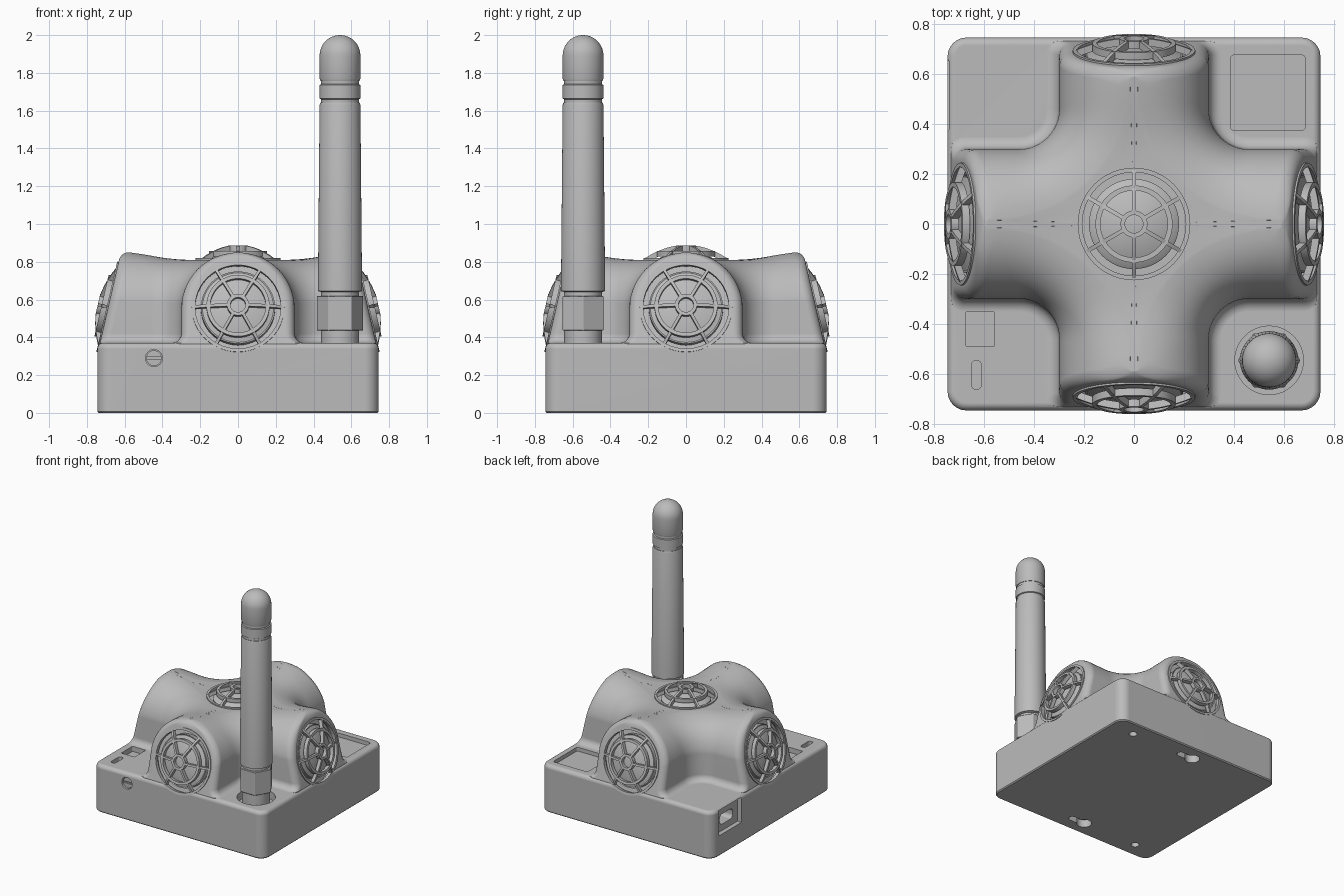
import bpy, bmesh
from math import sin, cos, pi, radians, sqrt, hypot
from mathutils import Matrix, Vector

cube = bpy.data.objects.get("Cube")
if cube:
    bpy.data.objects.remove(cube, do_unlink=True)

grey = bpy.data.materials.new("matte_grey")
grey.use_nodes = True
grey.diffuse_color = (0.5, 0.5, 0.5, 1)
grey.node_tree.nodes["Principled BSDF"].inputs["Base Color"].default_value = (0.5, 0.5, 0.5, 1)


# ---------- helpers ----------
def loft(bm, loops, closed=False):
    """Skin a list of equal-length point loops; cap the ends unless closed."""
    rows = [[bm.verts.new(p) for p in loop] for loop in loops]
    n = len(rows[0])
    pairs = list(zip(rows, rows[1:])) + ([(rows[-1], rows[0])] if closed else [])
    for a, b in pairs:
        for i in range(n):
            j = (i + 1) % n
            bm.faces.new((a[i], a[j], b[j], b[i]))
    if not closed:
        bm.faces.new(rows[0])
        bm.faces.new(rows[-1])


def make(name, bm, matrix=None):
    bmesh.ops.remove_doubles(bm, verts=bm.verts, dist=1e-5)
    bmesh.ops.recalc_face_normals(bm, faces=bm.faces)
    if matrix:
        bm.transform(matrix)
    mesh = bpy.data.meshes.new(name)
    bm.to_mesh(mesh)
    bm.free()
    obj = bpy.data.objects.new(name, mesh)
    bpy.context.collection.objects.link(obj)
    mesh.materials.append(grey)
    return obj


def select(obj):
    bpy.ops.object.select_all(action='DESELECT')
    obj.select_set(True)
    bpy.context.view_layer.objects.active = obj


def smooth(obj):
    select(obj)
    bpy.ops.object.shade_smooth_by_angle(angle=radians(35))


def boolean(obj, other, operation='DIFFERENCE'):
    mod = obj.modifiers.new("cut", 'BOOLEAN')
    mod.operation, mod.solver, mod.object = operation, 'EXACT', other
    select(obj)
    bpy.ops.object.modifier_apply(modifier=mod.name)
    bpy.data.objects.remove(other, do_unlink=True)


def circle(r, n=48, turn=0.0):
    return [(r * cos(turn + 2 * pi * i / n), r * sin(turn + 2 * pi * i / n)) for i in range(n)]


def rounded(hx, hy, r, steps=6):
    """Rounded rectangle outline."""
    pts = []
    for k, (sx, sy) in enumerate(((1, 1), (-1, 1), (-1, -1), (1, -1))):
        for i in range(steps + 1):
            t = (k + i / steps) * pi / 2
            pts.append((sx * (hx - r) + r * cos(t), sy * (hy - r) + r * sin(t)))
    return pts


def prism(name, outline, z0, z1, matrix=None):
    bm = bmesh.new()
    loft(bm, [[(x, y, z) for x, y in outline] for z in (z0, z1)])
    return make(name, bm, matrix)


def lathe(name, profile, matrix, n=48):
    bm = bmesh.new()
    loft(bm, [[(x, y, z) for x, y in circle(r, n)] for r, z in profile])
    obj = make(name, bm, matrix)
    smooth(obj)
    return obj


at = lambda x, y, z=0: Matrix.Translation((x, y, z))

# ---------- base box with rounded corners and top edge ----------
HALF, TOP, EDGE = 0.745, 0.37, 0.03
steps = [(0.008, 0), (0, 0.008)]
steps += [(EDGE * (1 - cos(t)), TOP - EDGE + EDGE * sin(t)) for t in [i * pi / 12 for i in range(7)]]
bm = bmesh.new()
loft(bm, [[(x, y, z) for x, y in rounded(HALF - d, HALF - d, 0.075 - d)] for d, z in steps])
housing = make("housing", bm)


# ---------- four-armed vaulted dome ----------
def dip(x, y, z):
    t = min(max((hypot(x, y) - 0.3) / 0.3, 0), 1)
    return (x, y, z - 0.04 * max(z - TOP, 0) / 0.48 * (1 - t * t * (3 - 2 * t)))


def cross_outline(a, z):
    """Plus-shaped outline with half-width a, filleted between the arms."""
    e = min(0.735, 0.745 - 0.23 * (z - 0.31))
    if z > 0.81:
        e -= 0.04 * (1 - sqrt(max(0, 1 - ((z - 0.81) / 0.04) ** 2)))
    c = min(0.05, 0.8 * a)
    r = 0.46 - a + 0.1 * max(0, 1 - a / 0.3)
    arc = [i * pi / 12 for i in range(7)]
    quad = [(e - c + c * cos(t), a - c + c * sin(t)) for t in arc]
    quad += [(a + r - r * sin(t), a + r - r * cos(t)) for t in [i * pi / 24 for i in range(13)]]
    quad += [(a - c + c * cos(t), e - c + c * sin(t)) for t in arc]
    loop = []
    for k in range(4):
        s, q = round(sin(k * pi / 2)), round(cos(k * pi / 2))
        loop += [(x * q - y * s, x * s + y * q, z) for x, y in quad]
    return loop


levels = [(0.35, 0.3)]
levels += [(0.35 - 0.05 * sin(t), 0.42 - 0.05 * cos(t)) for t in [i * pi / 10 for i in range(6)]]
levels += [(0.3 * cos(t), 0.55 + 0.3 * sin(t)) for t in [radians(q) for q in range(7, 87, 6)] + [radians(87)]]
loops = [cross_outline(a, z) for a, z in levels]
crown = loops[-1]
loops += [[(x * s, y * s, z) for x, y, z in crown] for s in (0.85, 0.7, 0.55, 0.4, 0.1)]
bm = bmesh.new()
loft(bm, [[dip(*p) for p in loop] for loop in loops])
boolean(housing, make("dome", bm), 'UNION')

# ---------- grille places: four tilted sides and the crown ----------
side = at(0, -0.687, 0.56) @ Matrix.Rotation(radians(77), 4, 'X')
places = [(n, Matrix.Rotation(k * pi / 2, 4, 'Z') @ side, 0.245, 0.055, 0.0)
          for k, n in enumerate(("front", "left", "back", "right"))]
places.append(("top", at(0, 0, 0.81), 0.225, 0.075, pi / 2))
for name, matrix, R, H, turn in places:
    boolean(housing, prism("speaker_cutter", circle(R), -0.05, 0.2, matrix))

# ---------- recesses in the housing ----------
face_front = at(-0.445, -HALF, 0.29) @ Matrix.Rotation(pi / 2, 4, 'X')
face_right = Matrix.Rotation(-pi / 2, 4, 'Y')
cutters = [
    (circle(0.137), 0.31, 0.5, at(0.54, -0.545)),                      # antenna well
    (rounded(0.15, 0.15, 0.015), 0.34, 0.5, at(0.535, 0.525)),         # label pocket
    (rounded(0.058, 0.07, 0.008), 0.33, 0.5, at(-0.615, -0.42)),       # switch pocket
    (rounded(0.02, 0.058, 0.0199), 0.33, 0.5, at(-0.63, -0.603)),      # light slot
    (circle(0.045, 32), -0.06, 0.05, face_front),                      # front screw hole
    (rounded(0.098, 0.14, 0.004), 0, 0.1, at(-0.71, 0.515, 0.258) @ face_right),
    (rounded(0.04, 0.08, 0.03), -0.1, 0.1, at(-0.71, 0.515, 0.25) @ face_right),
]
for x, y in ((0.53, 0.62), (-0.53, -0.62)):                            # underside screws
    cutters.append((circle(0.03, 24), -0.1, 0.06, at(x, y)))
for y in (0.62, -0.62):                                                # keyhole mounts
    cutters.append((circle(0.055, 32), -0.1, 0.06, at(-0.04, y)))
    cutters.append((rounded(0.07, 0.028, 0.0279), -0.1, 0.05, at(0.03, y)))
for outline, z0, z1, matrix in cutters:
    boolean(housing, prism("recess_cutter", outline, z0, z1, matrix))
smooth(housing)
housing.modifiers.new("clean_normals", 'WEIGHTED_NORMAL').keep_sharp = True

# slotted screw head in the front hole
screw = prism("front_screw", circle(0.041, 32), -0.06, -0.012, face_front)
boolean(screw, prism("slot_cutter", rounded(0.06, 0.006, 0.002), -0.025, 0.05, face_front))

# ---------- speaker grilles and drivers ----------
for name, matrix, R, H, turn in places:
    dome = lambda r: H * (1 - (r / R) ** 2)
    bm = bmesh.new()
    for r, t in ((R - 0.009, 0.009), (R * 0.64, 0.01), (R * 0.2, 0.009)):
        z = dome(r) + 0.004
        section = ((r - t, z - 0.03), (r + t, z - 0.03), (r + t, z), (r - t, z))
        loft(bm, [[(x, y, h) for x, y in circle(q)] for q, h in section], closed=True)
    for k in range(6):
        rot = Matrix.Rotation(turn + k * pi / 3, 3, 'Z')
        spoke = []
        for i in range(7):
            r = R * (0.2 + 0.76 * i / 6)
            z = dome(r) + 0.004
            rect = ((-0.008, z - 0.03), (0.008, z - 0.03), (0.008, z), (-0.008, z))
            spoke.append([rot @ Vector((r, w, h)) for w, h in rect])
        loft(bm, spoke)
    smooth(make(name + "_grille", bm, matrix))
    disc = [(R * 0.8, -0.055), (R * 0.8, -0.01)]
    disc += [(R * s, dome(R * s) - 0.035) for s in (0.77, 0.6, 0.4, 0.2, 0.02)]
    lathe(name + "_driver", disc, matrix)

# ---------- antenna ----------
post = at(0.54, -0.545)
lathe("antenna_collar", [(0.1, 0.3), (0.1, 0.45)], post)
nut = prism("antenna_nut", circle(0.125, 6), 0.435, 0.62, post)
bevel = nut.modifiers.new("soft_edges", 'BEVEL')
bevel.width, bevel.segments = 0.004, 1
rod = [(0.1, 0.6), (0.1, 0.64), (0.117, 0.645), (0.108, 1.63), (0.104, 1.642),
       (0.1, 1.642), (0.1, 1.66), (0.108, 1.664), (0.108, 1.736), (0.1, 1.74),
       (0.1, 1.758), (0.104, 1.758), (0.108, 1.77)]
rod += [(0.108 * cos(t), 1.892 + 0.108 * sin(t)) for t in [i * pi / 20.4 for i in range(11)]]
lathe("antenna_rod", rod, post)
